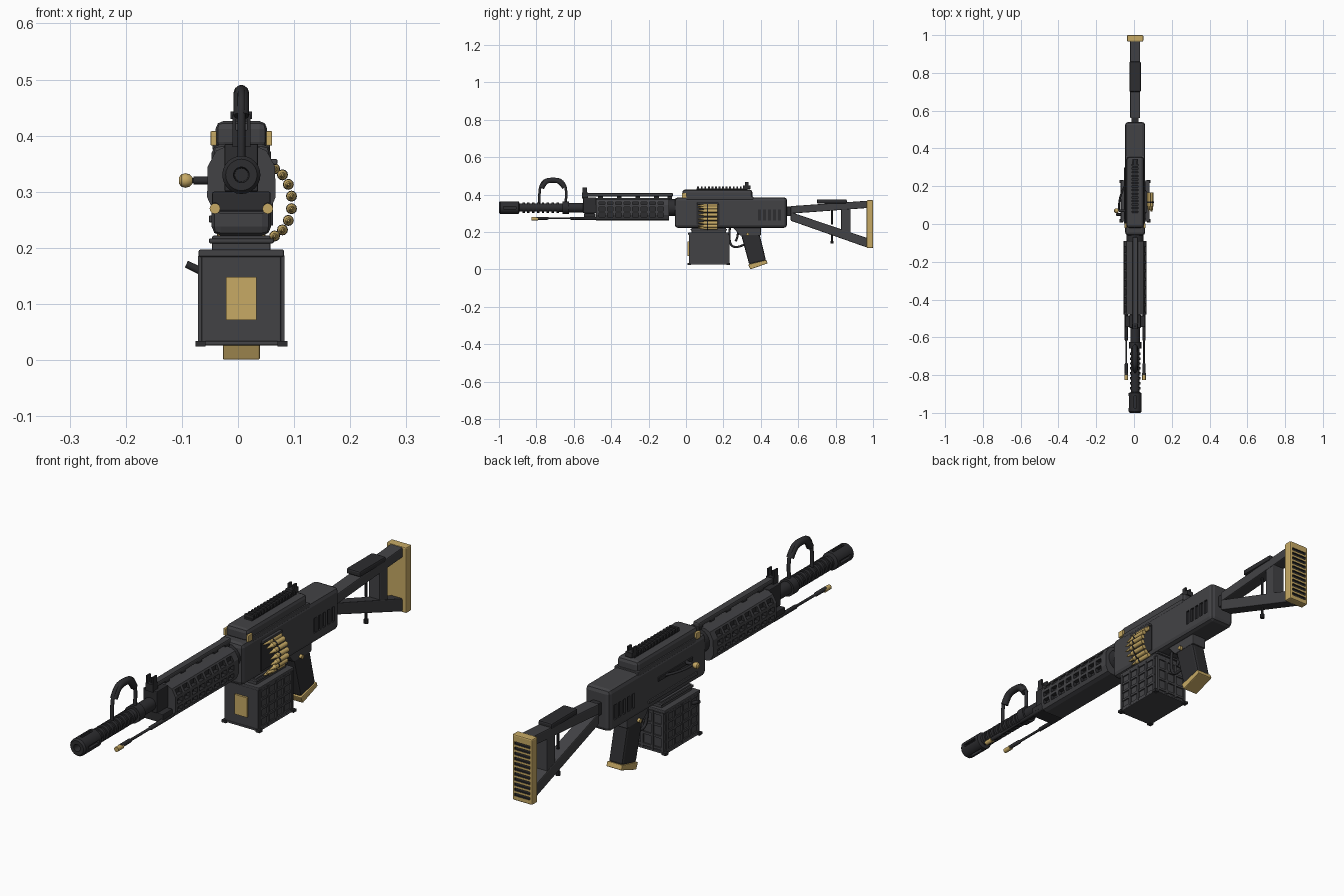
import bpy, bmesh
from math import pi, sin, cos
from mathutils import Vector, Matrix

if "Cube" in bpy.data.objects:
    bpy.data.objects.remove(bpy.data.objects["Cube"])

CX = 0.006          # sideways offset of the gun's axis
AXIS = 0.33         # height of the bore
parts, round_parts = [], []


def material(name, rgb):
    m = bpy.data.materials.new(name)
    m.use_nodes = True
    m.diffuse_color = (*rgb, 1)
    m.node_tree.nodes["Principled BSDF"].inputs["Base Color"].default_value = (*rgb, 1)
    return m


GUN = material("gunmetal", (0.055, 0.055, 0.06))
DARK = material("dark steel", (0.026, 0.026, 0.029))
GOLD = material("brass", (0.57, 0.40, 0.13))


def finish(name, bm, mat, bevel=0.0, smooth=False):
    bmesh.ops.recalc_face_normals(bm, faces=bm.faces)
    me = bpy.data.meshes.new(name)
    bm.to_mesh(me)
    bm.free()
    me.materials.append(mat)
    ob = bpy.data.objects.new(name, me)
    bpy.context.collection.objects.link(ob)
    parts.append(ob)
    if smooth:
        round_parts.append(ob)
    if bevel:
        mod = ob.modifiers.new("Bevel", 'BEVEL')
        mod.width, mod.segments, mod.limit_method = bevel, 2, 'ANGLE'
    return ob


def boxes(name, spans, mat, bevel=0.0):
    """One object from boxes given as (x0, x1, y0, y1, z0, z1)."""
    bm = bmesh.new()
    for x0, x1, y0, y1, z0, z1 in spans:
        mid = Vector((x0 + x1, y0 + y1, z0 + z1)) / 2
        bmesh.ops.create_cube(bm, size=1, matrix=Matrix.Translation(mid)
                              @ Matrix.Diagonal((x1 - x0, y1 - y0, z1 - z0, 1)))
    return finish(name, bm, mat, bevel)


def block(name, half, y0, y1, z0, z1, mat=GUN, bevel=0.003):
    return boxes(name, [(-half, half, y0, y1, z0, z1)], mat, bevel)


def prism(name, points, mat, bevel=0.0):
    """Extrude 3D start points to matching end points: list of (start, end)."""
    bm = bmesh.new()
    a = [bm.verts.new(p) for p, q in points]
    b = [bm.verts.new(q) for p, q in points]
    bm.faces.new(a)
    bm.faces.new(b)
    for i in range(len(a)):
        j = (i + 1) % len(a)
        bm.faces.new((a[i], a[j], b[j], b[i]))
    return finish(name, bm, mat, bevel)


def side_profile(name, yz, half, mat=GUN, bevel=0.004):
    return prism(name, [((-half, y, z), (half, y, z)) for y, z in yz], mat, bevel)


def front_profile(name, half_xz, y0, y1, mat=GUN, bevel=0.0):
    xz = half_xz + [(-x, z) for x, z in reversed(half_xz)]
    return prism(name, [((x, y0, z), (x, y1, z)) for x, z in xz], mat, bevel)


def lathe(name, profile, origin, mat=DARK, axis='Y', sides=24):
    """Revolve (distance along axis, radius) pairs around an axis."""
    bm = bmesh.new()
    rings = []
    for d, r in profile:
        ring = []
        for i in range(sides):
            u, v = r * cos(2 * pi * i / sides), r * sin(2 * pi * i / sides)
            off = {'X': (d, u, v), 'Y': (u, d, v), 'Z': (u, v, d)}[axis]
            ring.append(bm.verts.new(Vector(origin) + Vector(off)))
        rings.append(ring)
    for p, q in zip(rings, rings[1:]):
        for i in range(sides):
            j = (i + 1) % sides
            bm.faces.new((p[i], p[j], q[j], q[i]))
    bm.faces.new(rings[0])
    bm.faces.new(rings[-1])
    return finish(name, bm, mat, smooth=True)


def rod(name, y0, y1, r, x, z, mat=DARK, sides=16):
    return lathe(name, [(y0, r), (y1, r)], (x, 0, z), mat, 'Y', sides)


def tube(name, points, r, mat=DARK):
    cu = bpy.data.curves.new(name, 'CURVE')
    cu.dimensions, cu.bevel_depth, cu.use_fill_caps = '3D', r, True
    cu.bevel_resolution, cu.resolution_u = 3, 6
    sp = cu.splines.new('NURBS')
    sp.points.add(len(points) - 1)
    for p, co in zip(sp.points, points):
        p.co = (*co, 1)
    sp.use_endpoint_u, sp.order_u = True, 3
    cu.materials.append(mat)
    ob = bpy.data.objects.new(name, cu)
    bpy.context.collection.objects.link(ob)
    parts.append(ob)


def cut(target, spans):
    cutter = boxes(target.name + "_cutter", spans, DARK)
    cutter.hide_render = True
    cutter.hide_set(True)
    mod = target.modifiers.new("Cut", 'BOOLEAN')
    mod.object, mod.operation, mod.solver = cutter, 'DIFFERENCE', 'EXACT'
    mod.material_mode = 'TRANSFER'


def both(spans):
    return spans + [(-b, -a, *rest) for a, b, *rest in spans]


# Barrel with cooling rings, flash hider and collars
barrel = [(-0.90, 0.022)]
for i in range(8):
    y = -0.875 + i * 0.026
    barrel += [(y, 0.022), (y, 0.028), (y + 0.013, 0.028), (y + 0.013, 0.022)]
barrel += [(-0.66, 0.023), (-0.66, 0.033), (-0.625, 0.033), (-0.625, 0.025), (-0.05, 0.025)]
lathe("barrel", barrel, (0, 0, AXIS))
hider = lathe("flash_hider", [(-0.94, 0.012), (-1.0, 0.014), (-1.0, 0.028), (-0.993, 0.034),
                              (-0.895, 0.034), (-0.89, 0.024)], (0, 0, AXIS))
cut(hider, both([(0.022, 0.05, -0.975, -0.91, AXIS - 0.006, AXIS + 0.006)])
    + [(-0.006, 0.006, -0.975, -0.91, AXIS + 0.022, AXIS + 0.05),
       (-0.006, 0.006, -0.975, -0.91, AXIS - 0.05, AXIS - 0.022)])
lathe("barrel_nut", [(-0.10, 0.045), (-0.05, 0.045)], (0, 0, AXIS))

# Arched carry handle
tube("carry_handle_arch", [(0, -0.645, 0.345), (0, -0.635, 0.42), (0, -0.66, 0.478),
                           (0, -0.715, 0.486), (0, -0.765, 0.476), (0, -0.787, 0.42),
                           (0, -0.783, 0.345)], 0.007)
tube("carry_handle_grip", [(0, -0.65, 0.437), (0, -0.67, 0.472), (0, -0.715, 0.478),
                           (0, -0.755, 0.47), (0, -0.772, 0.435)], 0.014)

# Gas block, front sight and folded support legs
block("gas_block", 0.03, -0.55, -0.48, 0.30, 0.385, DARK)
block("leg_mount", 0.052, -0.545, -0.485, 0.265, 0.30, DARK)
boxes("front_sight", both([(0.010, 0.016, -0.553, -0.53, 0.38, 0.438)])
      + [(-0.003, 0.003, -0.545, -0.538, 0.38, 0.43), (-0.016, 0.016, -0.555, -0.525, 0.38, 0.41)], DARK)
for s, side in ((1, "left"), (-1, "right")):
    lathe(side + "_leg", [(-0.80, 0.008), (-0.74, 0.008), (-0.735, 0.005), (-0.62, 0.005),
                          (-0.615, 0.008), (-0.48, 0.008)], (s * 0.047, 0, 0.273), DARK, sides=12)
    rod(side + "_leg_foot", -0.825, -0.79, 0.0095, s * 0.047, 0.27, GOLD, 12)

# Perforated handguard and gas tube
guard = front_profile("handguard", [(0.025, 0.382), (0.045, 0.373), (0.060, 0.345), (0.061, 0.29),
                                    (0.050, 0.266), (0.035, 0.26)], -0.48, -0.09)
holes = [(0.044, 0.08, -0.466 + i * 0.045, -0.434 + i * 0.045, z - 0.010, z + 0.010)
         for i in range(8) for z in (0.291, 0.323, 0.356)]
cut(guard, both(holes))
block("gas_tube", 0.014, -0.545, -0.07, 0.390, 0.408, GUN, 0.005)
boxes("gas_tube_supports", [(-0.010, 0.010, y, y + 0.025, 0.375, 0.395)
                            for y in (-0.47, -0.37, -0.27, -0.17, -0.10)], DARK)

# Receiver with cooling slots
receiver = block("receiver", 0.053, -0.06, 0.54, 0.222, 0.385, GUN, 0.016)
cut(receiver, both([(0.045, 0.08, 0.385 + i * 0.027, 0.401 + i * 0.027, 0.262, 0.32) for i in range(5)]))
boxes("feed_port", [(0.045, 0.056, 0.055, 0.18, 0.24, 0.35)], DARK)
boxes("feed_lip", [(0.045, 0.064, 0.06, 0.175, 0.348, 0.358)], GUN, 0.002)
boxes("handle_track", [(-0.058, -0.045, 0.03, 0.24, 0.310, 0.326)], DARK, 0.002)
boxes("lower_rail", [(-0.058, -0.045, 0.0, 0.30, 0.245, 0.258)], GUN, 0.003)

# Top cover, hinge pins, toothed rail and rear sight
block("top_cover", 0.046, -0.02, 0.355, 0.375, 0.426, GUN, 0.014)
block("cover_ledge", 0.051, 0.0, 0.36, 0.372, 0.39, GUN)
boxes("cover_hinge_pins", both([(0.044, 0.055, -0.022, 0.004, 0.382, 0.408)]), GOLD, 0.002)
block("top_rail", 0.016, 0.055, 0.33, 0.42, 0.432, DARK, 0)
boxes("rail_teeth", [(-0.019, 0.019, 0.06 + i * 0.019, 0.07 + i * 0.019, 0.43, 0.443)
                     for i in range(14)], DARK)
boxes("rear_sight", both([(0.007, 0.014, 0.315, 0.335, 0.43, 0.466)])
      + [(-0.014, 0.014, 0.305, 0.345, 0.43, 0.449)], DARK)

# Charging handle
lathe("charging_stem", [(-0.085, 0.007), (-0.05, 0.007)], (0, 0.07, 0.32), DARK, 'X', 12)
lathe("charging_knob", [(-0.111, 0.006), (-0.107, 0.011), (-0.100, 0.013), (-0.092, 0.011),
                        (-0.087, 0.006)], (0, 0.07, 0.32), GOLD, 'X', 16)
tube("charging_link", [(-0.085, 0.07, 0.32), (-0.09, 0.14, 0.32), (-0.055, 0.20, 0.32)], 0.005)

# Curved cartridge belt
for i in range(8):
    a = -1.25 + i * 2.5 / 7
    x, z = 0.045 + 0.045 * cos(a), 0.281 + 0.063 * sin(a)
    lathe("cartridge", [(0.065, 0.002), (0.078, 0.005), (0.092, 0.006), (0.096, 0.009),
                        (0.168, 0.009)], (x, 0, z), GOLD, sides=12)
    rod("belt_link", 0.112, 0.118, 0.0098, x, z, DARK, 12)

# Ammunition box: neck, lid, ribbed walls, base, feet and plate
block("box_neck", 0.052, 0.03, 0.215, 0.19, 0.222)
block("box_neck_lip", 0.058, 0.025, 0.22, 0.208, 0.217)
block("ammo_box", 0.071, 0.015, 0.226, 0.03, 0.19)
block("box_lid", 0.076, 0.012, 0.23, 0.184, 0.197)
ribs = [(0.065, 0.077, 0.018 + i * 0.048, 0.028 + i * 0.048, 0.033, 0.186) for i in range(5)]
ribs += [(0.065, 0.076, 0.018, 0.222, 0.033 + i * 0.036, 0.042 + i * 0.036) for i in range(5)]
boxes("box_side_ribs", both(ribs), GUN)
boxes("box_back_ribs", [(x - 0.005, x + 0.005, 0.22, 0.232, 0.033, 0.186)
                        for x in (-0.066, -0.022, 0.022, 0.066)]
      + [(-0.07, 0.07, 0.22, 0.231, z, z + 0.009) for z in (0.04, 0.085, 0.13, 0.175)], GUN)
block("box_base", 0.077, 0.012, 0.23, 0.026, 0.034)
boxes("box_feet", [(s * 0.073 - 0.009, s * 0.073 + 0.009, y, y + 0.018, 0.024, 0.034)
                   for s in (-1, 1) for y in (0.008, 0.216)], DARK)
block("box_plate", 0.027, 0.007, 0.016, 0.071, 0.148, GOLD, 0)
tube("box_latch", [(-0.072, 0.05, 0.158), (-0.085, 0.05, 0.165), (-0.098, 0.05, 0.171)], 0.007)

# Trigger, guard and pistol grip
tube("trigger_guard", [(0, 0.235, 0.225), (0, 0.225, 0.14), (0, 0.27, 0.11), (0, 0.315, 0.135)], 0.006)
tube("trigger", [(0, 0.275, 0.225), (0, 0.283, 0.18), (0, 0.265, 0.15)], 0.006)
side_profile("grip_mount", [(0.25, 0.225), (0.40, 0.225), (0.40, 0.18), (0.29, 0.18)], 0.032)
side_profile("pistol_grip", [(0.288, 0.21), (0.388, 0.21), (0.428, 0.047), (0.338, 0.025)],
             0.030, DARK, 0.009)
side_profile("grip_base", [(0.332, 0.026), (0.430, 0.050), (0.436, 0.032), (0.344, 0.0)],
             0.033, GOLD, 0.003)
lathe("grip_pin", [(-0.042, 0.008), (0.042, 0.008)], (0, 0.33, 0.188), GOLD, 'X', 12)

# Skeleton stock
block("stock_hinge", 0.019, 0.53, 0.58, 0.285, 0.335, DARK)
side_profile("stock_top_bar", [(0.56, 0.338), (0.97, 0.367), (0.97, 0.328), (0.56, 0.298)], 0.026)
side_profile("stock_lower_bar", [(0.56, 0.26), (0.56, 0.306), (0.97, 0.167), (0.97, 0.116)], 0.026)
block("stock_strut", 0.024, 0.83, 0.88, 0.18, 0.34)
lathe("stock_pin", [(0.24, 0.005), (0.34, 0.005)], (0, 0.78, 0), DARK, 'Z', 10)
lathe("sling_stud", [(0.137, 0.009), (0.152, 0.009), (0.152, 0.005), (0.2, 0.005)],
      (0, 0.78, 0), DARK, 'Z', 10)
block("cheek_pad", 0.030, 0.70, 0.86, 0.352, 0.374, DARK, 0.006)
butt = block("butt_pad", 0.043, 0.966, 1.0, 0.114, 0.370, GOLD, 0.005)
cut(butt, [(-0.033, 0.033, 0.993, 1.02, 0.132 + i * 0.02, 0.143 + i * 0.02) for i in range(11)])

# Smooth the turned parts and move everything onto the gun's axis
bpy.ops.object.select_all(action='DESELECT')
for ob in round_parts:
    ob.select_set(True)
bpy.context.view_layer.objects.active = round_parts[0]
bpy.ops.object.shade_smooth_by_angle(angle=0.6)
for ob in parts:
    ob.location.x += CX
